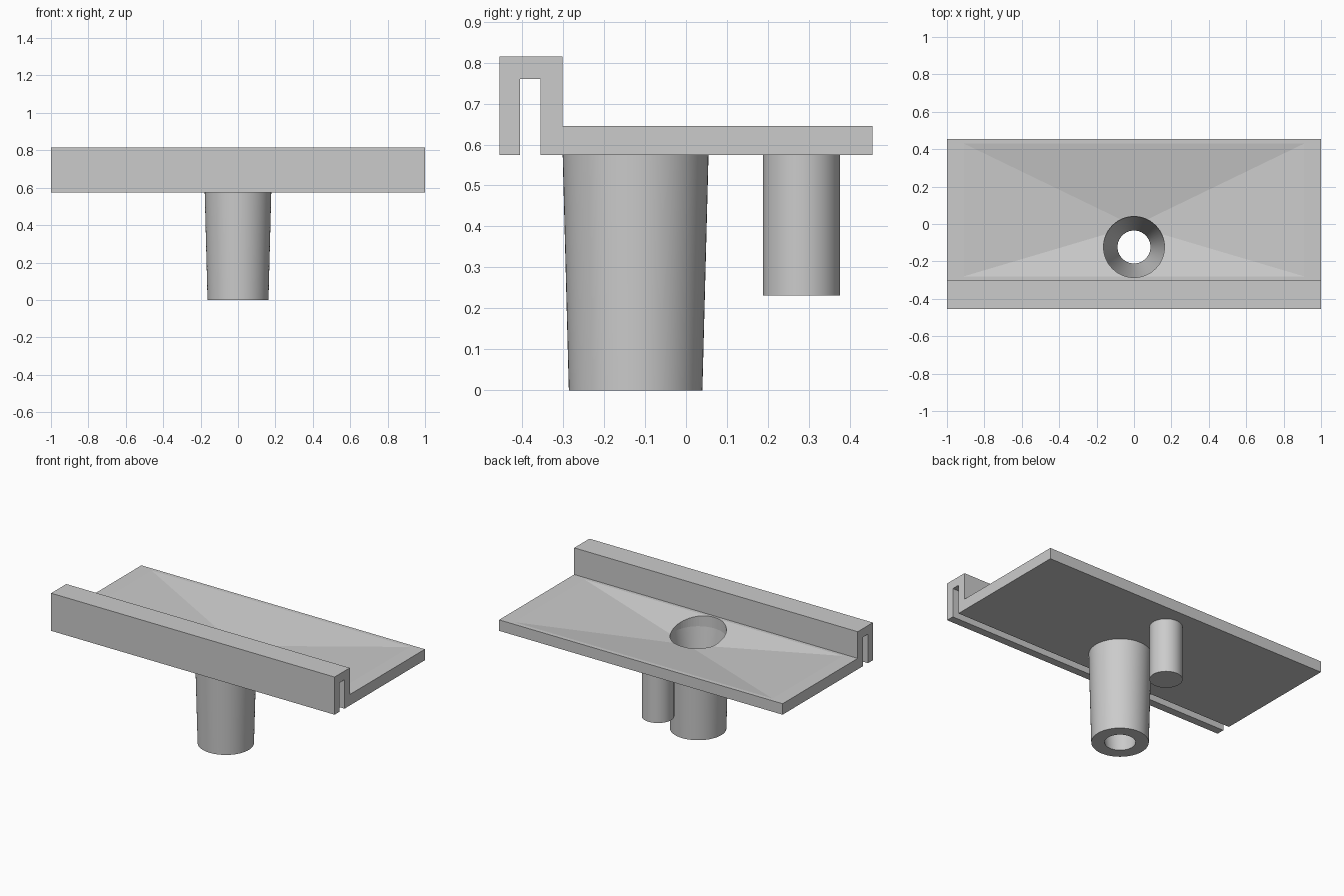
import bpy, bmesh
from math import radians, tau
from mathutils import Matrix

cube = bpy.data.objects.get("Cube")
if cube:
    bpy.data.objects.remove(cube, do_unlink=True)

grey = bpy.data.materials.new("light grey")
grey.use_nodes = True
colour = (0.6, 0.6, 0.6, 1)
grey.diffuse_color = colour
grey.node_tree.nodes["Principled BSDF"].inputs["Base Color"].default_value = colour

UNDERSIDE, TOP = 0.575, 0.645
TUBE_Y, PEG_Y = -0.123, 0.282
BORE = 0.163


def make_object(name, bm):
    bmesh.ops.recalc_face_normals(bm, faces=bm.faces)
    mesh = bpy.data.meshes.new(name)
    bm.to_mesh(mesh)
    bm.free()
    mesh.materials.append(grey)
    obj = bpy.data.objects.new(name, mesh)
    bpy.context.collection.objects.link(obj)
    return obj


def lathe(name, profile, y, segments=64):
    """Revolve (radius, z) points about a vertical axis at the given y."""
    bm = bmesh.new()
    verts = [bm.verts.new((r, 0, z)) for r, z in profile]
    edges = [bm.edges.new(pair) for pair in zip(verts, verts[1:])]
    bmesh.ops.spin(bm, geom=verts + edges, cent=(0, 0, 0), axis=(0, 0, 1),
                   angle=tau, steps=segments)
    bmesh.ops.remove_doubles(bm, verts=bm.verts, dist=1e-5)
    bmesh.ops.translate(bm, verts=bm.verts, vec=(0, y, 0))
    return make_object(name, bm)


def activate(obj):
    bpy.ops.object.select_all(action='DESELECT')
    obj.select_set(True)
    bpy.context.view_layer.objects.active = obj


def cut(target, cutter):
    cutter.hide_render = True
    mod = target.modifiers.new("cut", 'BOOLEAN')
    mod.operation, mod.solver, mod.object = 'DIFFERENCE', 'EXACT', cutter
    activate(target)
    bpy.ops.object.modifier_apply(modifier=mod.name)
    bpy.data.objects.remove(cutter, do_unlink=True)


# Tray with a clip folded over its front edge, extruded along x
side = [(0.455, UNDERSIDE), (0.455, TOP), (-0.302, TOP), (-0.302, 0.815),
        (-0.455, 0.815), (-0.455, UNDERSIDE), (-0.405, UNDERSIDE),
        (-0.405, 0.76), (-0.355, 0.76), (-0.355, UNDERSIDE)]
bm = bmesh.new()
face = bm.faces.new([bm.verts.new((-1, y, z)) for y, z in side])
grown = bmesh.ops.extrude_face_region(bm, geom=[face])
bmesh.ops.translate(bm, vec=(2, 0, 0),
                    verts=[v for v in grown["geom"] if isinstance(v, bmesh.types.BMVert)])
tray = make_object("clip_on_tray", bm)

# Shallow four-sided basin sloping to the drain
bm = bmesh.new()
bm.verts.new((0, -0.01, UNDERSIDE + 0.002))
for z in (TOP, TOP + 0.05):
    for x in (-0.91, 0.91):
        for y in (-0.28, 0.43):
            bm.verts.new((x, y, z))
bmesh.ops.convex_hull(bm, input=bm.verts)
cut(tray, make_object("basin_cutter", bm))

# Drain hole
bm = bmesh.new()
bmesh.ops.create_cone(bm, cap_ends=True, segments=64, radius1=BORE, radius2=BORE,
                      depth=0.4, matrix=Matrix.Translation((0, TUBE_Y, 0.65)))
cut(tray, make_object("hole_cutter", bm))

# Tapered drain tube with a funnel bore
tube = lathe("drain_tube", [(BORE, UNDERSIDE), (0.178, UNDERSIDE), (0.163, 0),
                            (0.088, 0), (BORE, UNDERSIDE)], TUBE_Y)

# Solid support peg
peg = lathe("support_peg", [(0, UNDERSIDE), (0.094, UNDERSIDE), (0.094, 0.232),
                            (0, 0.232)], PEG_Y)

for obj in (tray, tube, peg):
    activate(obj)
    # Keep the shallow basin facets flat while smoothing round walls
    bpy.ops.object.shade_smooth_by_angle(angle=radians(3 if obj is tray else 30))
